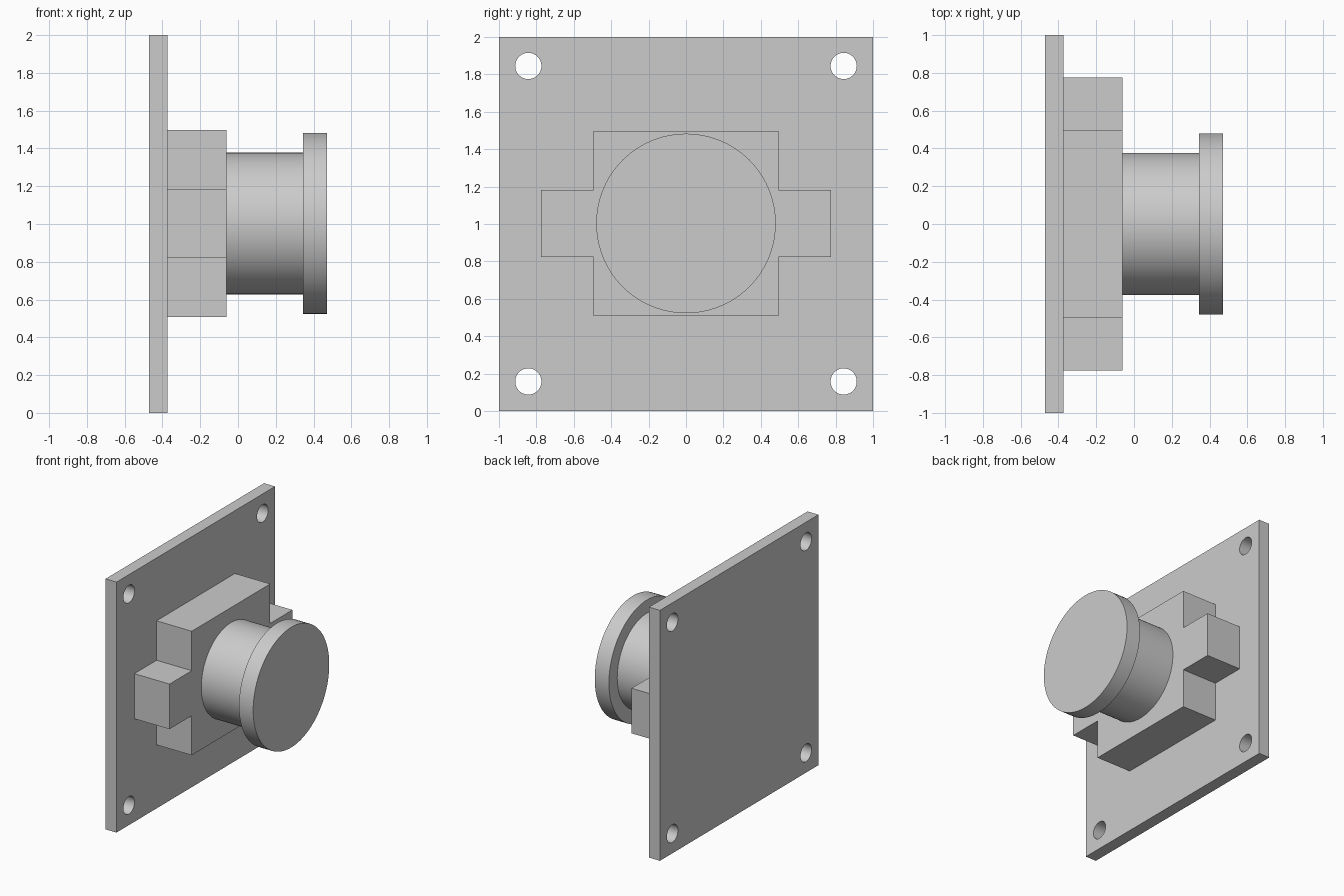
import bpy
import math

if "Cube" in bpy.data.objects:
    bpy.data.objects.remove(bpy.data.objects["Cube"], do_unlink=True)

# One plain grey for the whole part
grey = bpy.data.materials.new("plain grey")
grey.use_nodes = True
colour = (0.6, 0.6, 0.6, 1)
grey.diffuse_color = colour
grey.node_tree.nodes["Principled BSDF"].inputs["Base Color"].default_value = colour

AXIS_Z = 1.003  # height of the shared centre line


def prism(name, profile, x0, x1):
    """Extrude a (y, z) outline, counter-clockwise from +x, along x."""
    n = len(profile)
    verts = [(x, y, z) for x in (x0, x1) for y, z in profile]
    faces = [tuple(reversed(range(n))), tuple(range(n, 2 * n))]
    faces += [(i, (i + 1) % n, n + (i + 1) % n, n + i) for i in range(n)]
    mesh = bpy.data.meshes.new(name)
    mesh.from_pydata(verts, [], faces)
    mesh.materials.append(grey)
    obj = bpy.data.objects.new(name, mesh)
    bpy.context.collection.objects.link(obj)
    return obj


def circle(radius, y, z, sides=96):
    return [(y + radius * math.cos(math.tau * i / sides),
             z + radius * math.sin(math.tau * i / sides)) for i in range(sides)]


def activate(obj):
    bpy.ops.object.select_all(action="DESELECT")
    obj.select_set(True)
    bpy.context.view_layer.objects.active = obj


def smooth(obj):
    activate(obj)
    bpy.ops.object.shade_smooth_by_angle(angle=math.radians(30))


# Square mounting plate with four corner holes
plate = prism("mounting_plate", [(-1, 0), (1, 0), (1, 2), (-1, 2)], -0.47, -0.373)
for y in (-0.843, 0.843):
    for z in (0.158, 1.845):
        cutter = prism("hole_cutter", circle(0.07, y, z, 48), -0.6, -0.2)
        cutter.hide_render = True
        activate(plate)
        cut = plate.modifiers.new("hole", "BOOLEAN")
        cut.operation = "DIFFERENCE"
        cut.solver = "EXACT"
        cut.object = cutter
        bpy.ops.object.modifier_apply(modifier=cut.name)
        bpy.data.objects.remove(cutter, do_unlink=True)
smooth(plate)

# Cross-shaped block: square body with a wing on each side
body, wing, wing_half = 0.495, 0.775, 0.18
quarter = [(wing, wing_half), (body, wing_half), (body, body)]
outline = quarter + [(-y, z) for y, z in reversed(quarter)]
outline += [(-y, -z) for y, z in outline]
prism("cross_block", [(y, AXIS_Z + z) for y, z in outline], -0.373, -0.062)

# Round barrel and its wider end cap
smooth(prism("barrel", circle(0.375, 0, AXIS_Z), -0.062, 0.345))
smooth(prism("end_cap", circle(0.48, 0, AXIS_Z), 0.345, 0.47))
